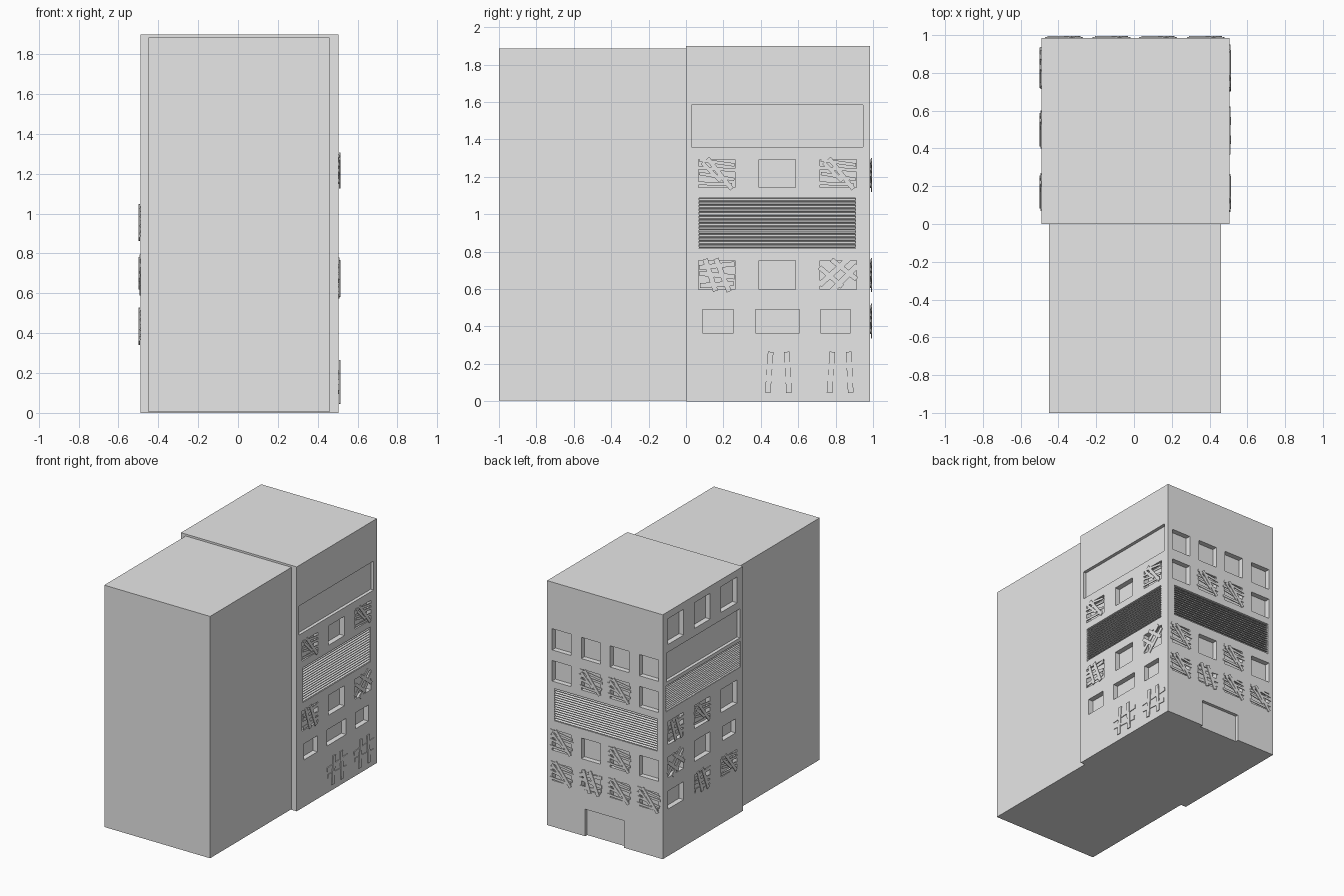
import bpy, bmesh
from math import radians
from mathutils import Matrix, Vector

old = bpy.data.objects.get("Cube")
if old:
    bpy.data.objects.remove(old)

# Single concrete colour
grey = bpy.data.materials.new("concrete grey")
grey.use_nodes = True
grey.diffuse_color = (0.8, 0.8, 0.8, 1)
grey.node_tree.nodes["Principled BSDF"].inputs["Base Color"].default_value = (0.8, 0.8, 0.8, 1)


def box(bm, size, matrix):
    bmesh.ops.create_cube(bm, size=1, matrix=matrix @ Matrix.Diagonal((*size, 1)))


def finish(bm, name):
    mesh = bpy.data.meshes.new(name)
    bm.to_mesh(mesh)
    bm.free()
    mesh.materials.append(grey)
    obj = bpy.data.objects.new(name, mesh)
    bpy.context.collection.objects.link(obj)
    return obj


def block(name, low, high):
    low, high = Vector(low), Vector(high)
    bm = bmesh.new()
    box(bm, high - low, Matrix.Translation((low + high) / 2))
    return finish(bm, name)


# The two main masses
block("front_block", (-0.45, -1, 0.005), (0.46, 0.01, 1.885))
tower = block("rear_tower", (-0.49, 0, 0), (0.505, 0.985, 1.9))


def wall(across, normal, origin):
    """Frame of a wall: x runs across it, y up, z outwards."""
    m = Matrix((across, (0, 0, 1), normal)).transposed().to_4x4()
    m.translation = origin
    return m


walls = {
    "right": wall((0, 1, 0), (1, 0, 0), (0.505, 0, 0)),
    "left": wall((0, -1, 0), (-1, 0, 0), (-0.49, 0, 0)),
    "back": wall((-1, 0, 0), (0, 1, 0), (0, 0.985, 0)),
}

# Plank layouts: across, up, length, width, angle
slats = [(0, 0.06, 0.19, 0.018, -8), (0, 0.025, 0.2, 0.018, -4),
         (0, -0.015, 0.19, 0.018, -10), (-0.01, -0.055, 0.18, 0.018, -3)]
LAYOUTS = {
    "slatted": (slats, [(0.015, 0, 0.21, 0.024, -52), (-0.03, 0.01, 0.14, 0.02, -45)]),
    "leaning": ([(0, 0.05, 0.19, 0.026, 6), (0, 0, 0.19, 0.026, -6), (0, -0.05, 0.18, 0.026, 4)],
                [(-0.035, 0, 0.18, 0.028, -72), (0.03, 0, 0.19, 0.028, -68)]),
    "crossed": ([(-0.02, 0.02, 0.22, 0.03, 42), (0.03, -0.02, 0.2, 0.03, 45)],
                [(-0.04, -0.01, 0.16, 0.026, -40), (0.03, 0.03, 0.17, 0.026, -38)]),
    "hashed": ([(0, 0.035, 0.25, 0.03, 4), (0, -0.035, 0.23, 0.032, -4)],
               [(-0.05, 0, 0.22, 0.03, 86), (0.05, 0, 0.22, 0.03, 93)]),
}

cut = bmesh.new()
planks = bmesh.new()
louvres = bmesh.new()


def recess(side, s, z, w, h, depth=0.04):
    box(cut, (w, h, depth * 2), walls[side] @ Matrix.Translation((s, z, 0)))


def boards(side, s, z, layout):
    for layer, group in enumerate(LAYOUTS[layout]):
        for dx, dz, length, width, angle in group:
            place = Matrix.Translation((s + dx, z + dz, 0.002 + 0.004 * layer))
            box(planks, (length, width, 0.006),
                walls[side] @ place @ Matrix.Rotation(radians(angle), 4, "Z"))


def louvre(side, s, z, w, h, count=14):
    recess(side, s, z, w, h)
    pitch = h / count
    for i in range(count):
        place = Matrix.Translation((s, z - h / 2 + pitch * (i + 0.5), -0.015))
        box(louvres, (w, pitch * 0.3, 0.026),
            walls[side] @ place @ Matrix.Rotation(radians(25), 4, "X"))


def window_row(side, columns, z, w, h, layouts):
    for s, layout in zip(columns, layouts):
        recess(side, s, z, w, h)
        if layout:
            boards(side, s, z, layout)


# Right wall
cols = (0.165, 0.488, 0.815)
recess("right", 0.488, 1.472, 0.915, 0.225, 0.025)
window_row("right", cols, 1.217, 0.195, 0.15, ("slatted", None, "slatted"))
louvre("right", 0.488, 0.952, 0.835, 0.27)
window_row("right", cols, 0.675, 0.195, 0.155, ("leaning", None, "crossed"))
for s, w in ((0.172, 0.165), (0.488, 0.235), (0.8, 0.16)):
    recess("right", s, 0.428, w, 0.125)
for s in (0.495, 0.825):
    boards("right", s, 0.155, "hashed")

# Left wall
cols = (-0.825, -0.5, -0.17)
window_row("left", cols, 1.745, 0.195, 0.2, (None,) * 3)
recess("left", -0.488, 1.472, 0.9, 0.225, 0.025)
louvre("left", -0.488, 1.23, 0.915, 0.2)
window_row("left", cols, 0.955, 0.195, 0.18, ("leaning", "slatted", None))
window_row("left", cols[:2], 0.69, 0.195, 0.16, ("crossed", None))
recess("left", -0.17, 0.695, 0.16, 0.11)
window_row("left", cols, 0.435, 0.195, 0.14, (None, "leaning", "slatted"))

# Back wall
cols = (-0.38, -0.128, 0.118, 0.37)
window_row("back", cols, 1.455, 0.163, 0.165, (None,) * 4)
window_row("back", cols, 1.21, 0.163, 0.16, (None, "slatted", "slatted", None))
louvre("back", 0, 0.952, 0.885, 0.25)
window_row("back", cols, 0.675, 0.163, 0.16, ("slatted", None, "slatted", None))
window_row("back", cols, 0.43, 0.163, 0.14, ("slatted", "leaning", "slatted", "slatted"))
recess("back", -0.01, 0.1, 0.335, 0.22, 0.025)

# Cut every opening out of the tower
cutter = finish(cut, "opening_cutter")
cutter.hide_render = True
mod = tower.modifiers.new("openings", "BOOLEAN")
mod.operation = "DIFFERENCE"
mod.solver = "EXACT"
mod.object = cutter
bpy.context.view_layer.objects.active = tower
bpy.ops.object.modifier_apply(modifier=mod.name)
bpy.data.objects.remove(cutter)

finish(planks, "window_planks")
finish(louvres, "louvre_slats")
